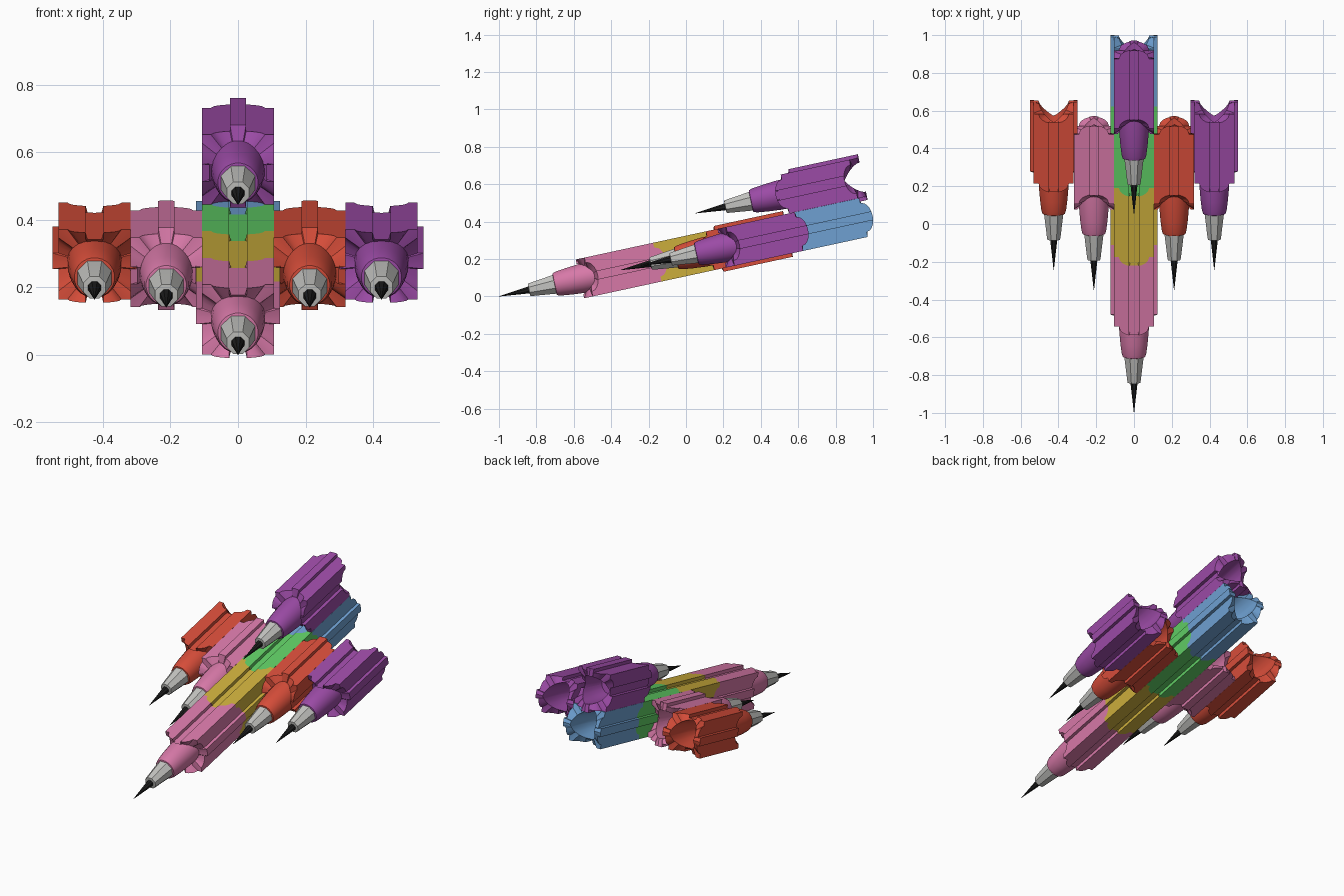
import bpy, bmesh, math
from mathutils import Matrix, Vector

if "Cube" in bpy.data.objects:
    bpy.data.objects.remove(bpy.data.objects["Cube"])

TILT = math.radians(12.2)
H = 0.106          # half size of the square body
L = 0.376          # length of one body segment


def mat(name, rgb):
    m = bpy.data.materials.new(name)
    m.diffuse_color = (*rgb, 1)
    m.use_nodes = True
    m.node_tree.nodes["Principled BSDF"].inputs["Base Color"].default_value = m.diffuse_color
    return m


red = mat("red", (0.68, 0.075, 0.042))
pink = mat("pink", (0.68, 0.19, 0.39))
yellow = mat("yellow", (0.60, 0.42, 0.045))
green = mat("green", (0.115, 0.60, 0.127))
blue = mat("blue", (0.156, 0.352, 0.64))
purple = mat("purple", (0.33, 0.07, 0.38))
grey = mat("light grey", (0.55, 0.55, 0.53))
black = mat("black", (0.012, 0.012, 0.012))


def loft(name, rings, material, matrix, cap_first=True, cap_last=True, angle=30):
    """Skin a row of closed rings into one object."""
    bm = bmesh.new()
    loops = [[bm.verts.new(p) for p in r] for r in rings]
    for a, b in zip(loops, loops[1:]):
        n = len(a)
        for i in range(n):
            bm.faces.new((a[i], a[(i + 1) % n], b[(i + 1) % n], b[i]))
    if cap_first:
        bm.faces.new(loops[0][::-1])
    if cap_last:
        bm.faces.new(loops[-1])
    bmesh.ops.recalc_face_normals(bm, faces=bm.faces)
    me = bpy.data.meshes.new(name)
    bm.to_mesh(me)
    bm.free()
    me.materials.append(material)
    me.polygons.foreach_set("use_smooth", [True] * len(me.polygons))
    me.set_sharp_from_angle(angle=math.radians(angle))
    ob = bpy.data.objects.new(name, me)
    ob.matrix_world = matrix
    bpy.context.collection.objects.link(ob)
    return ob


def turned(name, profile, sides, material, matrix, angle=30):
    """Revolve (distance, radius) pairs about the local y axis."""
    rings = [[(r * math.cos(t), y, r * math.sin(t))
              for t in ((i + 0.5) * 2 * math.pi / sides for i in range(sides))]
             for y, r in profile]
    return loft(name, rings, material, matrix, angle=angle)


def section():
    """Square with a tongue on each x side and a groove on each z side."""
    steps = (0.045, 0.062, 0.073, 0.08)
    q = [(H + 0.019, 0), (H + 0.019, 0.024), (H, 0.024)]
    q += [(H, s) for s in steps] + [(H, H)]
    q += [(s, H) for s in reversed(steps)]
    q += [(0.026, H), (0.026, 0.086), (0.013, 0.086), (0, 0.086)]
    half = q + [(-x, z) for x, z in reversed(q[:-1])]
    return half + [(x, -z) for x, z in reversed(half[1:-1])]


def arc(t):
    return math.sqrt(max(0.0, 1 - (t / 0.08) ** 2))


def end(x, z):
    """Saddle-shaped end of the body, measured from the tip."""
    return 0.54 - 0.05 * arc(x) - 0.05 * (1 - arc(z))


SECTION = section()


def saddle_ring(points, shift):
    return [(x, end(x, z) + shift, z) for x, z in points]


def round_points(r):
    return [tuple(Vector(p).normalized() * r) for p in SECTION]


def body(name, material, matrix, shift=0.0):
    """Extruded segment with a hollow socket in its rear."""
    back = shift + L
    rings = [saddle_ring(round_points(0.074), shift),
             saddle_ring(SECTION, shift),
             saddle_ring(SECTION, back),
             saddle_ring(round_points(0.08), back)]
    for y, r in ((0.43, 0.077), (0.37, 0.07), (0.31, 0.06)):
        rings.append([(x, y + back, z) for x, z in round_points(r)])
    loft(name, rings, material, matrix, cap_first=False)


def crayon(name, x, along, up, upright, colours):
    m = (Matrix.Translation((x, -1, 0)) @ Matrix.Rotation(TILT, 4, 'X')
         @ Matrix.Translation((0, along, up))
         @ Matrix.Rotation(math.pi / 2 if upright else 0, 4, 'Y'))
    # black point, grey collar, coloured nose
    turned(name + "_point", [(0, 0.0008), (0.17, 0.021)], 8, black, m)
    turned(name + "_collar", [(0.163, 0.02), (0.165, 0.036), (0.18, 0.039),
                              (0.32, 0.057)], 8, grey, m)
    turned(name + "_nose", [(0.304, 0.054), (0.306, 0.06), (0.325, 0.066),
                            (0.38, 0.073), (0.45, 0.079), (0.52, 0.081),
                            (0.60, 0.081)], 24, colours[0], m, 40)
    # body segments, front to back
    for i, c in enumerate(colours):
        body(f"{name}_body_{i + 1}", c, m, i * L)


# long centre stack and the one riding on top
crayon("centre", 0, 0, 0, False, [pink, yellow, green, blue])
crayon("top", 0, 1.12, 0.2125, True, [purple])
# wings: inner pair stands upright, outer pair lies flat
for side, s, inner, outer in (("left", -1, pink, red), ("right", 1, red, purple)):
    crayon("inner_" + side, s * 0.2125, 0.665, 0, True, [inner])
    crayon("outer_" + side, s * 0.425, 0.775, 0, False, [outer])
